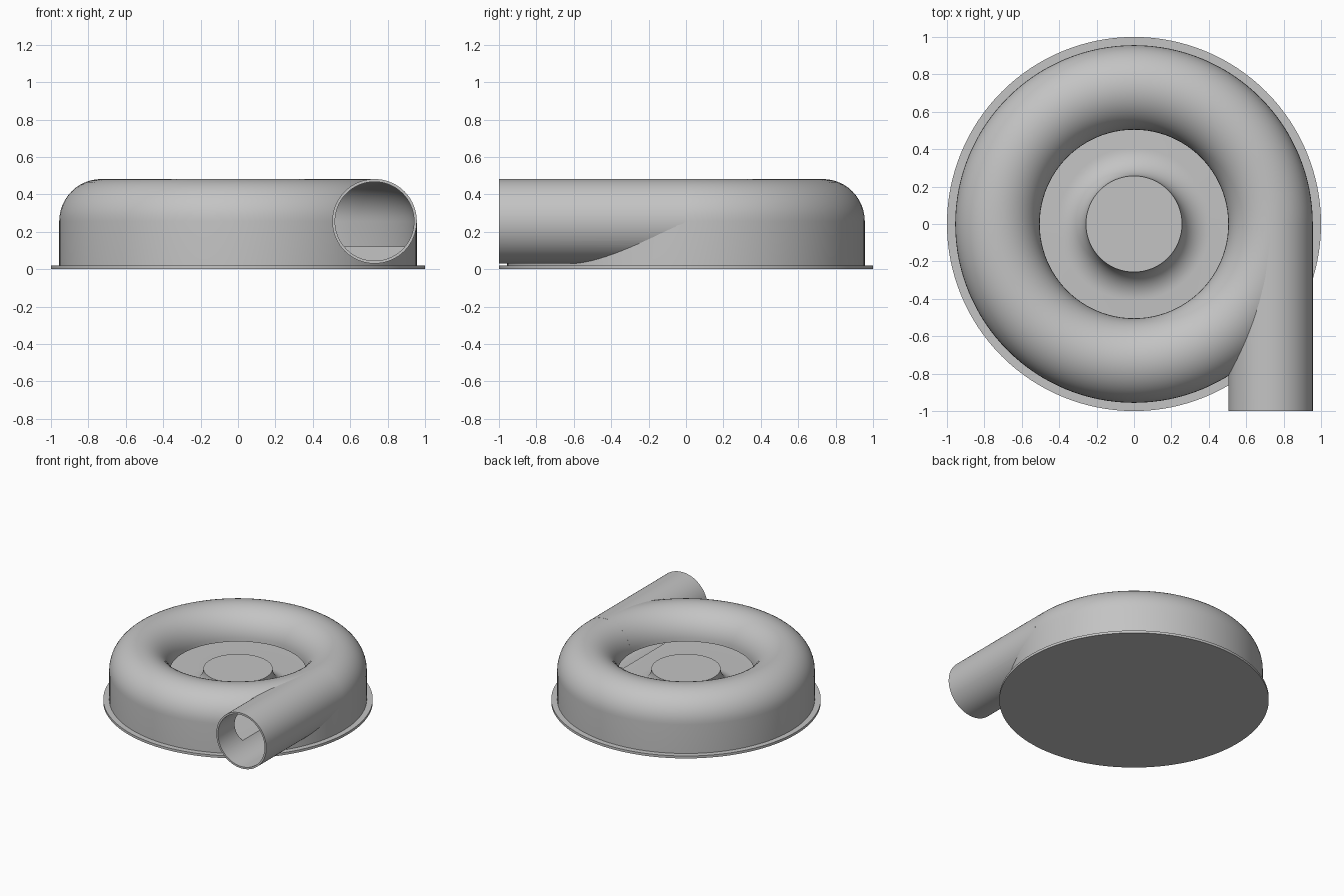
import bpy, bmesh, math
from mathutils import Matrix, Vector

cube = bpy.data.objects.get("Cube")
if cube:
    bpy.data.objects.remove(cube)

RING, MID, TUBE, WALL = 0.73, 0.256, 0.226, 0.014   # volute section
FLOOR, HUB_R, HUB_TOP, FILLET = 0.12, 0.257, 0.27, 0.15

metal = bpy.data.materials.new("cast_grey")
metal.use_nodes = True
grey = (0.55, 0.55, 0.55, 1)
metal.diffuse_color = grey
metal.node_tree.nodes["Principled BSDF"].inputs["Base Color"].default_value = grey
metal.node_tree.nodes["Principled BSDF"].inputs["Roughness"].default_value = 0.6


def arc(cx, cz, r, start, end, n):
    angles = [math.radians(start + (end - start) * i / n) for i in range(n + 1)]
    return [(cx + r * math.cos(a), cz + r * math.sin(a)) for a in angles]


def lathe(name, profile, closed, matrix=Matrix(), steps=128):
    """Spin an (r, z) profile around the z axis, then place it."""
    bm = bmesh.new()
    verts = [bm.verts.new((r, 0, z)) for r, z in profile]
    edges = [bm.edges.new(pair) for pair in zip(verts, verts[1:])]
    if closed:
        edges.append(bm.edges.new((verts[-1], verts[0])))
    bmesh.ops.spin(bm, geom=verts + edges, cent=(0, 0, 0), axis=(0, 0, 1),
                   angle=math.tau, steps=steps, use_merge=True)
    bmesh.ops.remove_doubles(bm, verts=bm.verts, dist=1e-5)
    bmesh.ops.recalc_face_normals(bm, faces=bm.faces)
    bm.transform(matrix)
    mesh = bpy.data.meshes.new(name)
    bm.to_mesh(mesh)
    bm.free()
    mesh.materials.append(metal)
    obj = bpy.data.objects.new(name, mesh)
    bpy.context.collection.objects.link(obj)
    return obj


def cut(obj, cutter):
    """Subtract the cutter and bake the result."""
    mod = obj.modifiers.new("cut", 'BOOLEAN')
    mod.operation, mod.solver, mod.object = 'DIFFERENCE', 'EXACT', cutter
    bpy.ops.object.select_all(action='DESELECT')
    obj.select_set(True)
    bpy.context.view_layer.objects.active = obj
    bpy.ops.object.modifier_apply(modifier=mod.name)
    bpy.ops.object.shade_smooth_by_angle(angle=math.radians(30))
    bpy.data.objects.remove(cutter)


# Housing: base flange, outer wall, rolled top, hollow channel, flared hub
inner = TUBE - WALL
housing_profile = (
    [(0, 0), (1, 0), (1, 0.02), (RING + TUBE, 0.02)]
    + arc(RING, MID, TUBE, 0, 180, 24)
    + arc(RING, MID, inner, 180, 0, 24)
    + [(RING + inner, FLOOR)]
    + arc(HUB_R + FILLET, FLOOR + FILLET, FILLET, 270, 180, 12)
    + [(0, HUB_TOP)])
housing = lathe("volute_housing", housing_profile, False)

# Outlet pipe: a tangent tube running to the front
along_front = Matrix.Translation(Vector((RING, 0, MID))) @ Matrix.Rotation(math.pi / 2, 4, 'X')
bore = inner - 0.001
pipe = lathe("outlet_pipe",
             [(bore, 0.002), (TUBE, 0.002), (TUBE, 1), (bore, 1)],
             True, along_front, 96)

# Cutters: the bore opens the housing, the channel clears the pipe's inner end
bore_cutter = lathe("bore_cutter", [(0, 0.004), (bore, 0.004), (bore, 1.1), (0, 1.1)],
                    False, along_front, 96)
channel_cutter = lathe("channel_cutter",
                       arc(RING, MID, inner, 0, 180, 24)
                       + [(0.5, MID), (0.5, FLOOR), (RING + inner, FLOOR)], True)
for cutter in (bore_cutter, channel_cutter):
    cutter.hide_render = True
cut(housing, bore_cutter)
cut(pipe, channel_cutter)
